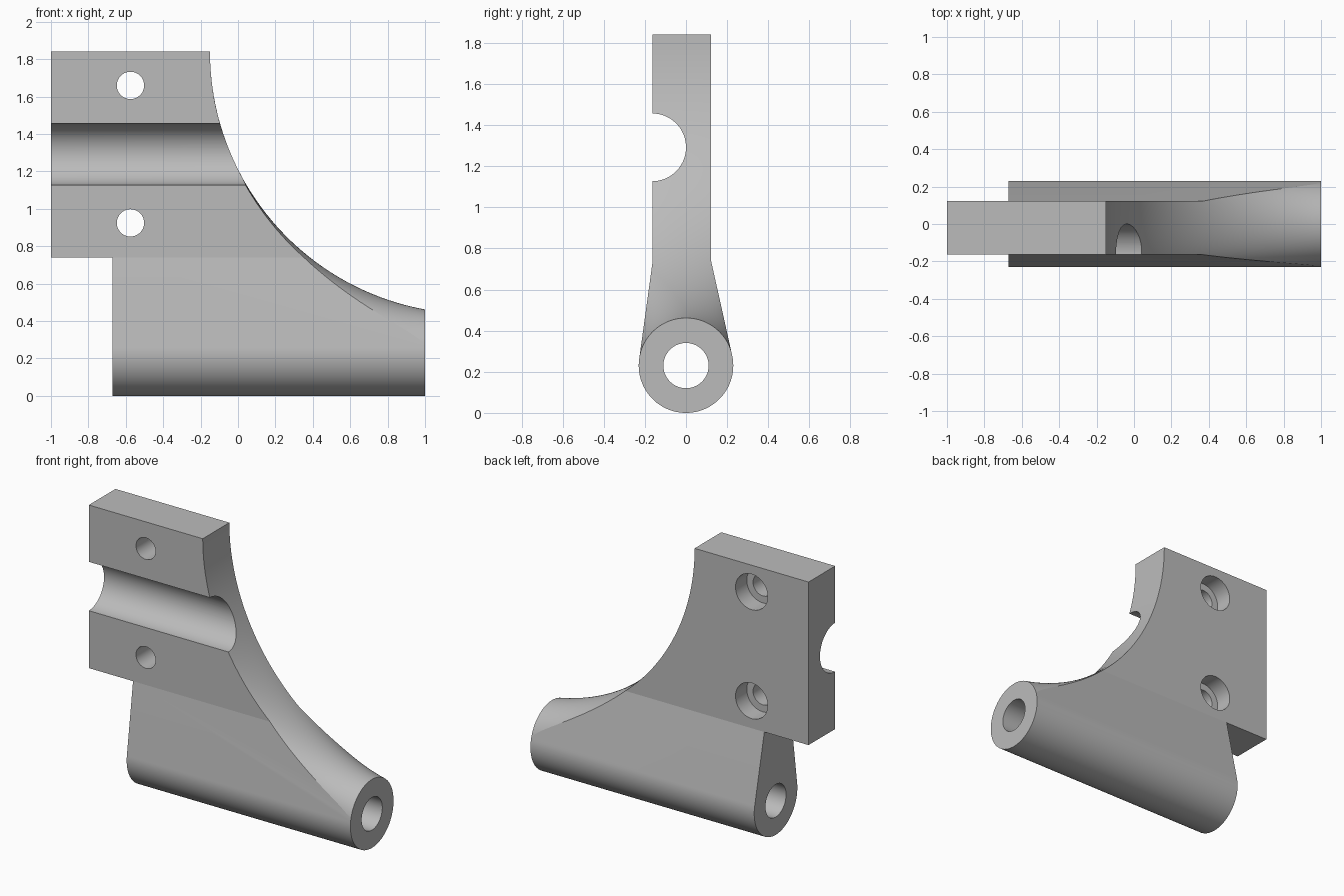
import bpy
import bmesh
import math
from mathutils import Matrix

cube = bpy.data.objects.get("Cube")
if cube:
    bpy.data.objects.remove(cube, do_unlink=True)

BARREL_R, BORE_R = 0.23, 0.11
FRONT, BACK = -0.162, 0.122          # plate faces in y
TOP, STEP = 1.84, 0.74               # plate top and bottom in z
LEFT_END, STEP_X, EDGE_X = -1.0, -0.67, -0.15
SWEEP_R = 1.403                      # large concave edge

grey = bpy.data.materials.new("plain_grey")
grey.use_nodes = True
grey.diffuse_color = (0.5, 0.5, 0.5, 1)
grey.node_tree.nodes["Principled BSDF"].inputs["Base Color"].default_value = (0.5, 0.5, 0.5, 1)


def finish(bm, name):
    bmesh.ops.recalc_face_normals(bm, faces=bm.faces)
    mesh = bpy.data.meshes.new(name)
    bm.to_mesh(mesh)
    bm.free()
    mesh.materials.append(grey)
    obj = bpy.data.objects.new(name, mesh)
    bpy.context.collection.objects.link(obj)
    return obj


def loft(name, loops):
    """Skin a row of matching closed loops and cap both ends."""
    bm = bmesh.new()
    rows = [[bm.verts.new(p) for p in loop] for loop in loops]
    n = len(rows[0])
    for a, b in zip(rows, rows[1:]):
        for i in range(n):
            j = (i + 1) % n
            bm.faces.new((a[i], a[j], b[j], b[i]))
    bm.faces.new(rows[0])
    bm.faces.new(rows[-1])
    return finish(bm, name)


def cylinder(name, radius, length, centre, axis):
    bm = bmesh.new()
    turn = Matrix.Rotation(math.pi / 2, 4, "Y" if axis == "X" else "X")
    bmesh.ops.create_cone(bm, cap_ends=True, segments=96, radius1=radius, radius2=radius,
                          depth=length, matrix=Matrix.Translation(centre) @ turn)
    return finish(bm, name)


def cut(target, cutter):
    mod = target.modifiers.new("cut", "BOOLEAN")
    mod.operation = "DIFFERENCE"
    mod.solver = "EXACT"
    mod.object = cutter
    bpy.context.view_layer.update()
    graph = bpy.context.evaluated_depsgraph_get()
    mesh = bpy.data.meshes.new_from_object(target.evaluated_get(graph))
    target.modifiers.clear()
    target.data = mesh
    bpy.data.objects.remove(cutter, do_unlink=True)


# Body: plate tapering by tangent lines into the round barrel
def tangent(y, side):
    z = STEP - BARREL_R
    return math.atan2(z, y) + side * math.acos(BARREL_R / math.hypot(y, z))


start, end = tangent(BACK, -1), tangent(FRONT, 1) - 2 * math.pi
section = [(FRONT, STEP), (FRONT, TOP), (BACK, TOP), (BACK, STEP)]
for i in range(65):
    a = start + (end - start) * i / 64
    section.append((BARREL_R * math.cos(a), BARREL_R + BARREL_R * math.sin(a)))
body = loft("bracket_body", [[(x, y, z) for y, z in section] for x in (LEFT_END, 1.0)])

# Step under the overhanging end of the plate
bm = bmesh.new()
bmesh.ops.create_cube(bm, size=1, matrix=Matrix.Translation((STEP_X - 0.5, 0, STEP - 0.5))
                      @ Matrix.Diagonal((1, 1, 1, 1)))
cut(body, finish(bm, "step_cutter"))

# Concave edge: flat at the top, blending to the barrel's roundness
columns = []
ys = [-0.3] + [BARREL_R * math.sin(math.radians(a)) for a in range(-90, 91, 5)] + [0.3]
sweep = math.asin((TOP - 2 * BARREL_R) / SWEEP_R)
for y in ys:
    drop = BARREL_R - math.sqrt(max(0, BARREL_R ** 2 - y * y))
    loop = [(2, y, 2.3), (EDGE_X, y, 2.3)]
    for i in range(51):
        t = i / 48
        a = t * sweep
        x = EDGE_X + SWEEP_R * (1 - math.cos(a))
        z = TOP + 0.002 - SWEEP_R * math.sin(a) - drop * min(t, 1) ** 2
        loop.append((x, y, z))
    loop.append((2, y, loop[-1][2]))
    columns.append(loop)
cut(body, loft("edge_cutter", columns))

# Barrel bore and the half-round groove across the front
cut(body, cylinder("bore_cutter", BORE_R, 3, (0, 0, BARREL_R), "X"))
cut(body, cylinder("groove_cutter", 0.165, 3, (0, FRONT - 0.003, 1.292), "X"))

# Counterbored screw holes
for z in (0.925, 1.66):
    cut(body, cylinder("hole_cutter", 0.073, 1, (-0.575, 0, z), "Y"))
    cut(body, cylinder("counterbore_cutter", 0.12, 0.4, (-0.575, BACK + 0.08, z), "Y"))

bpy.ops.object.select_all(action="DESELECT")
body.select_set(True)
bpy.context.view_layer.objects.active = body
bpy.ops.object.shade_smooth_by_angle(angle=math.radians(7))
